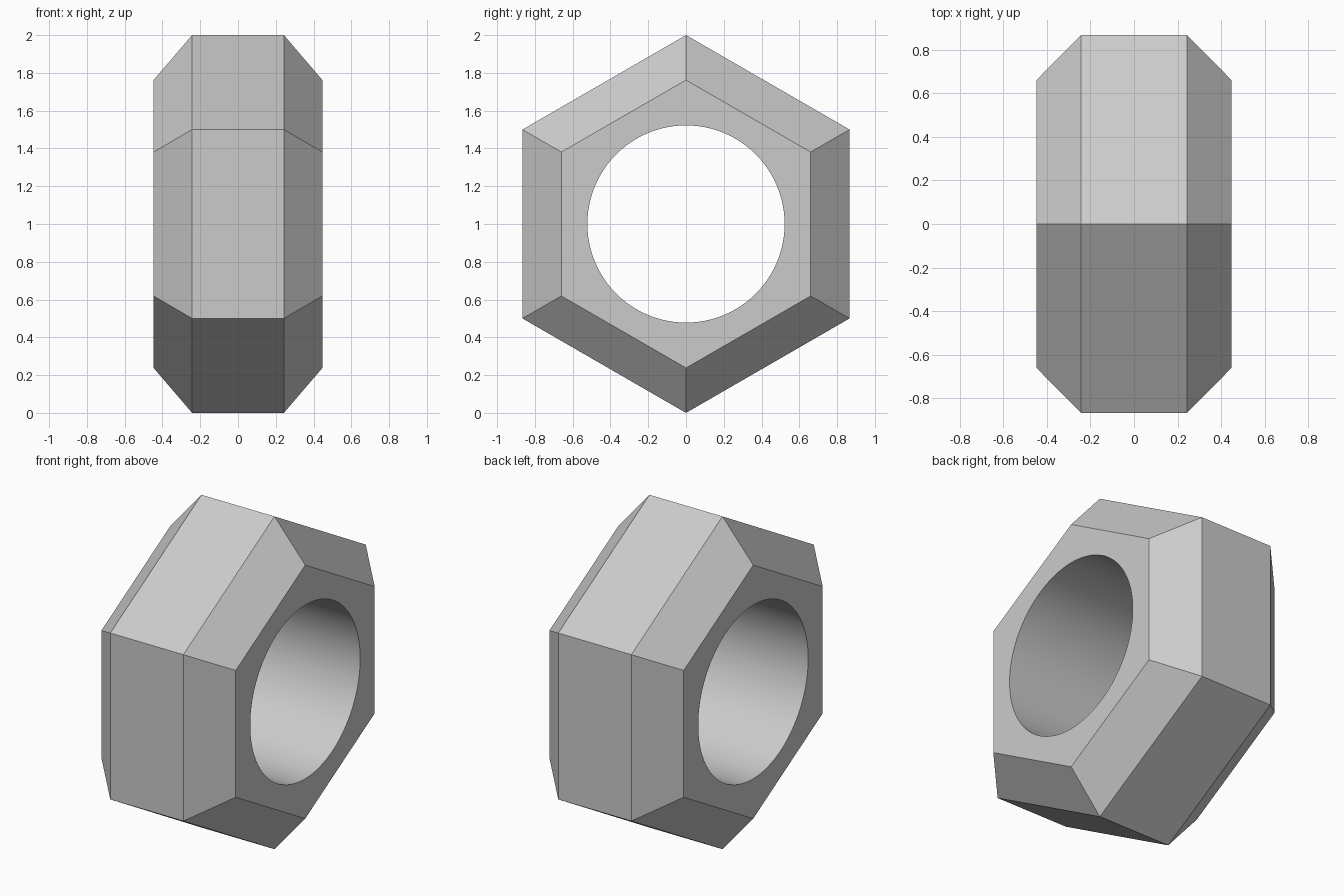
import bpy
import bmesh
from math import cos, sin, pi

cube = bpy.data.objects.get("Cube")
if cube:
    bpy.data.objects.remove(cube, do_unlink=True)

SIDES = 6
STEPS = 16                     # bore segments per hexagon side
RIM_X, FACE_X = 0.243, 0.447   # half widths of the flats and of the whole nut
RIM_R, FACE_R, BORE_R = 1.0, 0.762, 0.522

steel = bpy.data.materials.new("grey_steel")
steel.use_nodes = True
grey = (0.6, 0.6, 0.6, 1)
steel.diffuse_color = grey
steel.node_tree.nodes["Principled BSDF"].inputs["Base Color"].default_value = grey

bm = bmesh.new()


def ring(x, radius, count):
    """Ring of points around the x axis, starting at the top corner."""
    return [bm.verts.new((x, radius * sin(2 * pi * i / count),
                          1 + radius * cos(2 * pi * i / count)))
            for i in range(count)]


def bridge(a, b, smooth=False):
    for i in range(len(a)):
        j = (i + 1) % len(a)
        bm.faces.new((a[i], a[j], b[j], b[i])).smooth = smooth


# Outer flats and the two chamfers
outer = [ring(x, r, SIDES) for x, r in
         ((-FACE_X, FACE_R), (-RIM_X, RIM_R), (RIM_X, RIM_R), (FACE_X, FACE_R))]
for a, b in zip(outer, outer[1:]):
    bridge(a, b)

# Round bore
bore = [ring(x, BORE_R, SIDES * STEPS) for x in (-FACE_X, FACE_X)]
bridge(bore[0], bore[1], smooth=True)

# Flat end faces, one sector per hexagon side
for hexagon, circle in ((outer[0], bore[0]), (outer[-1], bore[1])):
    for i in range(SIDES):
        arc = [circle[(i * STEPS + k) % len(circle)] for k in range(STEPS + 1)]
        bm.faces.new([hexagon[(i + 1) % SIDES], hexagon[i]] + arc)

bmesh.ops.recalc_face_normals(bm, faces=bm.faces)
for edge in bm.edges:
    edge.smooth = edge.calc_face_angle(0) < pi / 6

mesh = bpy.data.meshes.new("hex_nut")
bm.to_mesh(mesh)
bm.free()
mesh.materials.append(steel)
nut = bpy.data.objects.new("hex_nut", mesh)
bpy.context.collection.objects.link(nut)
